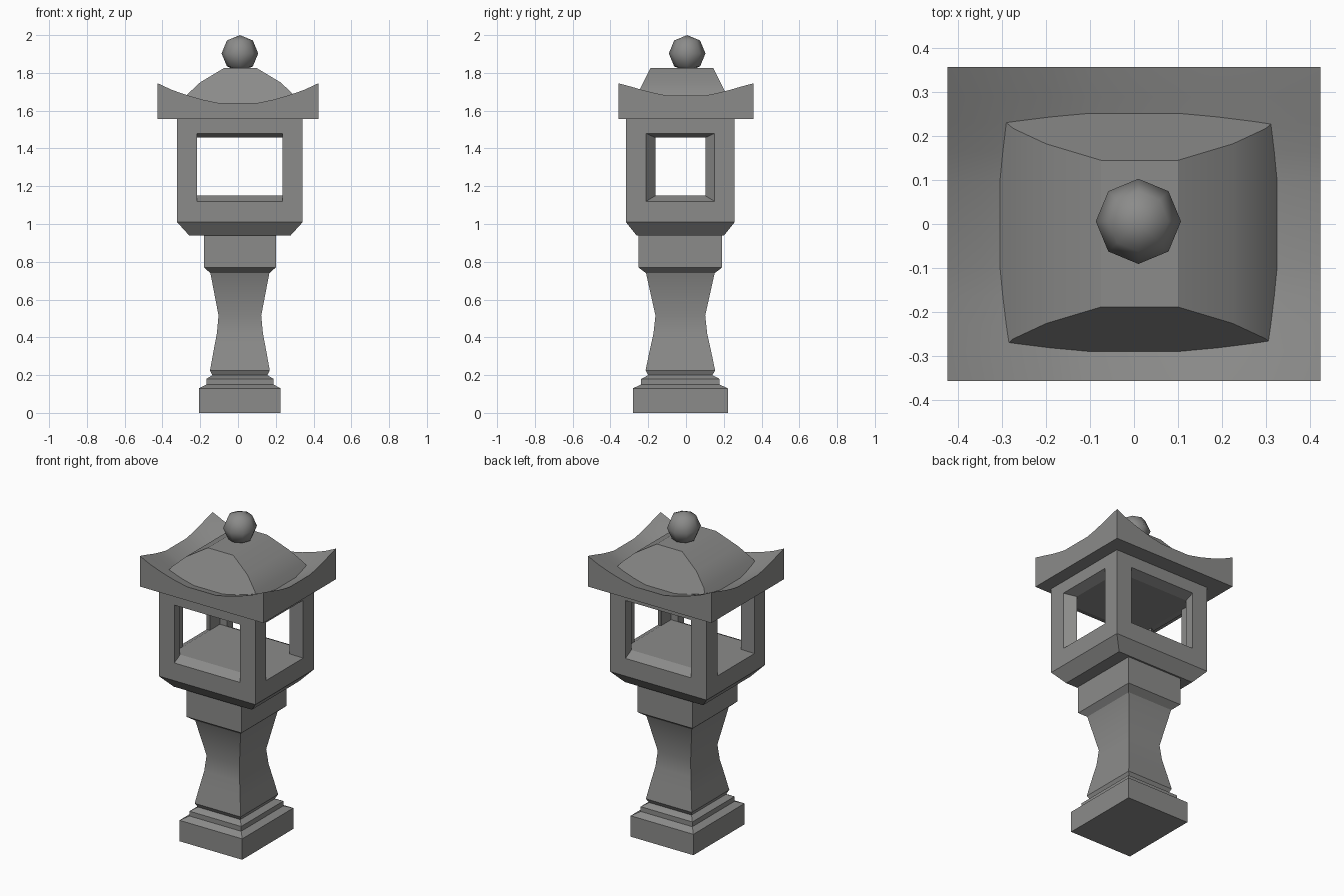
import bpy, bmesh, math

if "Cube" in bpy.data.objects:
    bpy.data.objects.remove(bpy.data.objects["Cube"])

CX, CY = 0.01, -0.03
stone = bpy.data.materials.new("grey_stone")
stone.diffuse_color = (0.26, 0.26, 0.255, 1)
stone.use_nodes = True
stone.node_tree.nodes["Principled BSDF"].inputs["Base Color"].default_value = stone.diffuse_color


def finish(bm, name, loc=(0, 0, 0), smooth=28):
    bmesh.ops.remove_doubles(bm, verts=bm.verts, dist=1e-5)
    bmesh.ops.recalc_face_normals(bm, faces=bm.faces)
    me = bpy.data.meshes.new(name)
    bm.to_mesh(me)
    bm.free()
    me.materials.append(stone)
    ob = bpy.data.objects.new(name, me)
    ob.location = loc
    bpy.context.collection.objects.link(ob)
    bpy.ops.object.select_all(action='DESELECT')
    ob.select_set(True)
    bpy.context.view_layer.objects.active = ob
    if smooth:
        bpy.ops.object.shade_smooth_by_angle(angle=math.radians(smooth))
    return ob


def face(bm, pts):
    return bm.faces.new([bm.verts.new(p) for p in pts])


def loft(name, profile, ratio):
    """Rectangular stack from (z, half width) pairs."""
    bm = bmesh.new()
    rings = []
    for z, h in profile:
        rings.append([bm.verts.new((sx * h, sy * h * ratio, z))
                      for sx, sy in ((-1, -1), (1, -1), (1, 1), (-1, 1))])
    for a, b in zip(rings, rings[1:]):
        for i in range(4):
            j = (i + 1) % 4
            bm.faces.new((a[i], a[j], b[j], b[i]))
    bm.faces.new(rings[0])
    bm.faces.new(rings[-1])
    return finish(bm, name, (CX, CY, 0))


# stepped base, waisted pillar and collar
loft("base", [(0, .216), (.13, .216), (.15, .178), (.18, .178), (.2, .145)], 1.165)
loft("pillar", [(.2, .146), (.225, .158), (.32, .141), (.42, .122), (.515, .113),
                (.74, .156), (.75, .16)], 1.165)
loft("collar", [(.74, .156), (.77, .19), (.94, .19)], 1.165)

# lantern chamber with four splayed windows around a hollow core
HX, HY, Z0, Z1 = .3325, .288, 1.01, 1.555
T, FLOOR, CEIL, W0, W1 = .058, 1.15, 1.457, 1.12, 1.48
bm = bmesh.new()
ring = []
for k in range(4):
    along_x = k % 2 == 0
    half, depth = (HX, HY) if along_x else (HY, HX)
    wo, wi = (.2258, .2258) if along_x else (.182, .132)

    def P(u, d, z):
        # u runs along the wall, d is the distance from the centre
        x, y = [(u, -d), (d, u), (-u, d), (-d, -u)][k]
        return (x, y, z)

    def rect(h, d, a, b):
        return [P(-h, d, a), P(h, d, a), P(h, d, b), P(-h, d, b)]
    outer = rect(half, depth, Z0, Z1)
    win = rect(wo, depth, W0, W1)
    inn = rect(wi, depth - T, FLOOR, CEIL)
    core = rect(half - T, depth - T, FLOOR, CEIL)
    for i in range(4):
        j = (i + 1) % 4
        face(bm, (outer[i], outer[j], win[j], win[i]))
        face(bm, (win[i], win[j], inn[j], inn[i]))
    face(bm, (core[0], inn[0], inn[3], core[3]))
    face(bm, (inn[1], core[1], core[2], inn[2]))
    ring += [core[0], inn[0], inn[1]]
    # chamfer under the chamber
    lo = rect(half - (.0635 if along_x else .056),
              depth - (.056 if along_x else .0635), .94, .94)
    face(bm, (outer[0], outer[1], lo[1], lo[0]))
for z in (FLOOR, CEIL):
    face(bm, [(x, y, z) for x, y, _ in ring])
for hx, hy, z in ((HX, HY, Z1), (HX - .0635, HY - .056, .94)):
    face(bm, [(-hx, -hy, z), (hx, -hy, z), (hx, hy, z), (-hx, hy, z)])
finish(bm, "lantern_chamber", (CX, CY, 0), 0)

# eaves: dished slab with raised corners
sag_x = [(.425, 0), (.35, .035), (.27, .063), (.19, .086), (.1, .105)]
sag_y = [(.358, 0), (.29, .018), (.23, .036), (.165, .052), (.1, .065)]


def mirrored(s):
    return [(-p, d) for p, d in s] + s[::-1]


bm = bmesh.new()
grid = [[bm.verts.new((x, y, 1.745 - dx - dy)) for x, dx in mirrored(sag_x)]
        for y, dy in mirrored(sag_y)]
for r, s in zip(grid, grid[1:]):
    for i in range(len(r) - 1):
        bm.faces.new((r[i], r[i + 1], s[i + 1], s[i]))
edge = (grid[0][:-1] + [r[-1] for r in grid[:-1]] + grid[-1][:0:-1]
        + [r[0] for r in grid[:0:-1]])
low = [bm.verts.new((v.co.x, v.co.y, 1.555)) for v in edge]
for i in range(len(edge)):
    j = (i + 1) % len(edge)
    bm.faces.new((edge[i], edge[j], low[j], low[i]))
bm.faces.new(low)
finish(bm, "eaves")

# roof crown: arched profile with sloping ends
half = [(.0875, 1.825), (.2125, 1.75), (.2875, 1.68), (.335, 1.6)]
prof = [(-x, z) for x, z in half[::-1]] + half
bm = bmesh.new()
ends = [[bm.verts.new((x, s * (.167 + .5 * (1.825 - z)), z)) for x, z in prof]
        for s in (-1, 1)]
for i in range(len(prof)):
    j = (i + 1) % len(prof)
    bm.faces.new((ends[0][i], ends[0][j], ends[1][j], ends[1][i]))
for e in ends:
    bm.faces.new(e)
finish(bm, "roof_crown", (.0125, -.022, 0))

# finial ball
bm = bmesh.new()
bmesh.ops.create_uvsphere(bm, u_segments=8, v_segments=4, radius=.097)
finish(bm, "finial", (.01, .006, 1.903), 60)
